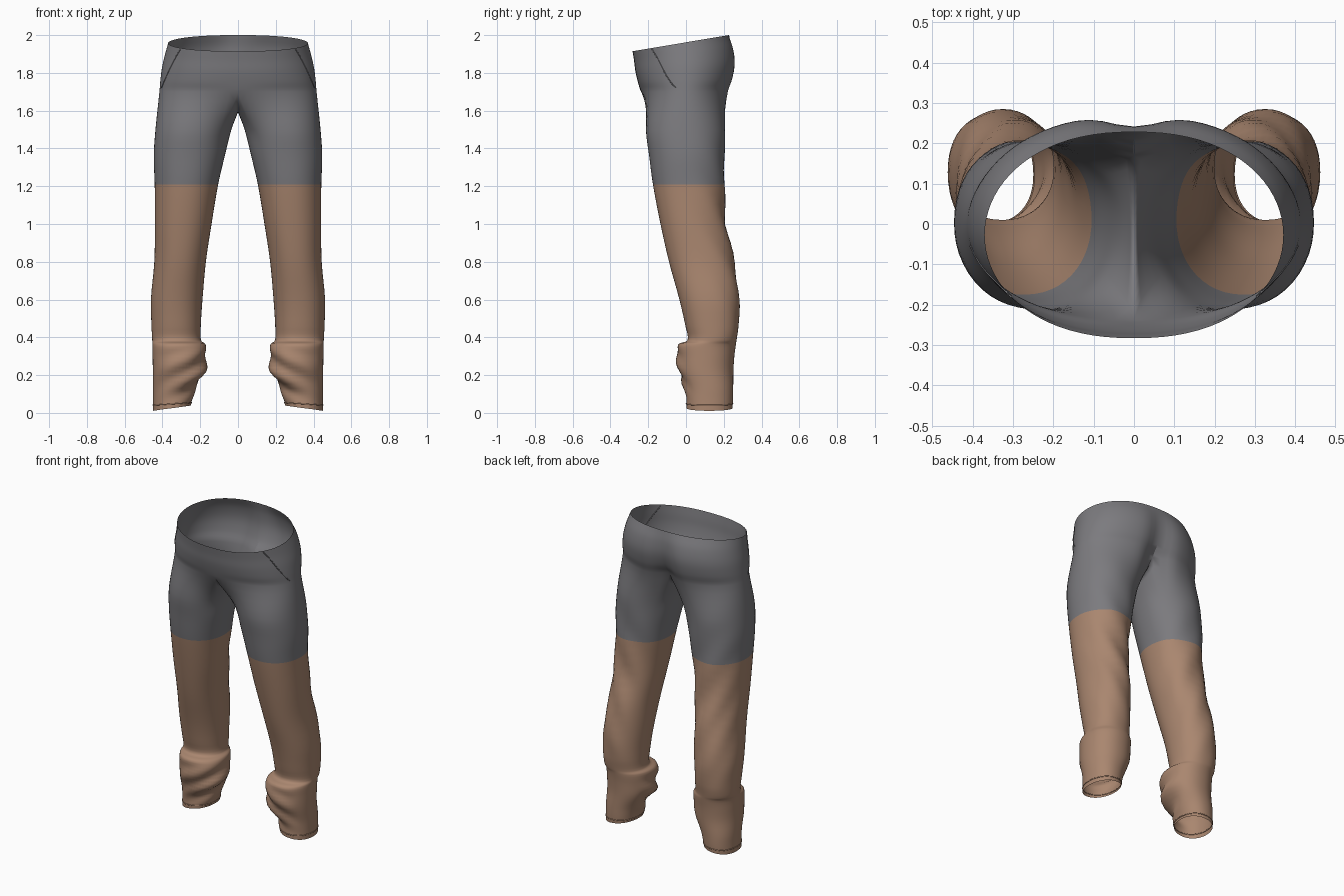
import bpy, bmesh, math
from mathutils import Vector
from mathutils.bvhtree import BVHTree

if "Cube" in bpy.data.objects:
    bpy.data.objects.remove(bpy.data.objects["Cube"])

M, P, STEPS = 40, 14, 4          # outer columns, inner-leg columns, rings per span


def material(name, rgb):
    m = bpy.data.materials.new(name)
    m.diffuse_color = (*rgb, 1)
    m.use_nodes = True
    m.node_tree.nodes["Principled BSDF"].inputs["Base Color"].default_value = m.diffuse_color
    return m


GREY = material("grey_cloth", (0.20, 0.197, 0.21))
BROWN = material("brown_cloth", (0.40, 0.24, 0.16))

# hips: height, tilt, half width, front y, back y, cleft depth
HIPS = [(1.962, .168, .370, -.283, .228, .0),
        (1.90, .13, .386, -.275, .258, .018),
        (1.83, .08, .402, -.268, .270, .032),
        (1.76, .03, .411, -.255, .257, .045),
        (1.70, .00, .416, -.238, .235, .065)]
# legs: height, inner x, outer x, front y, back y
LEGS = [(1.50, .035, .437, -.212, .207), (1.36, .070, .446, -.195, .204),
        (1.21, .105, .441, -.175, .203), (1.00, .140, .440, -.135, .212),
        (.80, .170, .443, -.090, .255), (.60, .188, .461, -.035, .281),
        (.46, .197, .458, -.003, .279), (.385, .196, .454, .008, .268),
        (.362, .172, .453, -.042, .264), (.30, .169, .452, -.045, .256),
        (.22, .176, .451, -.040, .251), (.13, .225, .451, -.006, .250),
        (.07, .243, .450, .000, .249), (.025, .249, .450, .002, .246)]


def hip_ring(z, tilt, w, yf, yb, cleft):
    pts = []
    for i in range(M + 1):
        a = math.pi * i / M
        x = w * max(math.sin(a), 0) ** .88 if 0 < i < M else 0
        y = (yf + yb) / 2 + (yb - yf) / 2 * math.cos(a)
        if a < math.pi / 2:
            y -= cleft * math.exp(-(x / .08) ** 2)
        pts.append(Vector((x, y, z + tilt * y)))
    return pts


def leg_ring(z, xi, xo, yf, yb):
    pts = []
    for i in range(M + P):
        deg = 140 - 280 * i / M if i <= M else -140 - 80 * (i - M) / P
        c, s = math.cos(math.radians(deg)), math.sin(math.radians(deg))
        hem = -.014 * c if z < .05 else 0
        pts.append(Vector(((xi + xo) / 2 + (xo - xi) / 2 * math.copysign(abs(c) ** .93, c),
                           (yf + yb) / 2 + (yb - yf) / 2 * math.copysign(abs(s) ** .93, s),
                           z + hem)))
    return pts


def spline(keys):
    """Smooth column of points through the key points."""
    out = []
    for k in range(len(keys) - 1):
        p0, p1, p2 = keys[max(k - 1, 0)], keys[k], keys[k + 1]
        p3 = keys[min(k + 2, len(keys) - 1)]
        d1, d2 = (p1 - p0).length + 1e-6, (p2 - p1).length
        d3 = (p3 - p2).length + 1e-6
        m1 = (p2 - p0) * (d2 / (d1 + d2))
        m2 = (p3 - p1) * (d2 / (d2 + d3))
        for s in range(STEPS):
            t = s / STEPS
            out.append(p1 * (2*t**3 - 3*t**2 + 1) + m1 * (t**3 - 2*t**2 + t)
                       + p2 * (3*t**2 - 2*t**3) + m2 * (t**3 - t**2))
    return out + [keys[-1].copy()]


def wrinkle(p, i):
    """Shallow cloth folds: diagonal behind the thigh, bunched at the cuff."""
    z = p.z
    deg = 140 - 280 * i / M if i <= M else -140 - 80 * (i - M) / P
    a = math.radians(deg)
    out = Vector((math.cos(a), math.sin(a), 0))
    back = max(math.sin(a), 0) * max(0, 1 - abs(z - .95) / .6)
    amp = .007 * back * math.sin(22 * z + 5 * a)
    if .05 < z < .37:
        bunch = max(0, math.cos(a + 2.3)) * math.sin(math.pi * (z - .05) / .32)
        amp += .016 * bunch * math.sin(46 * z + 3 * a)
    return p + out * amp


# trousers: right half, lofted column by column
hips = [hip_ring(*r) for r in HIPS]
legs = [leg_ring(*r) for r in LEGS]
front, back = hips[-1][M], hips[-1][0]
columns = []
for i in range(M + P):
    if i <= M:
        keys = [h[i] for h in hips]
    else:                                    # crotch seam
        u = (i - M) / P
        p = front.lerp(back, u)
        p.z -= .108 * math.sin(math.pi * u) ** .7
        keys = [p]
    columns.append([wrinkle(p, i) if p.z < 1.6 and p.x > .01 else p
                    for p in spline(keys + [l[i] for l in legs])])

bm = bmesh.new()
rows = len(columns[0])
hip_rows = (len(HIPS) - 1) * STEPS
grid = []
for i, col in enumerate(columns):
    offset = rows - len(col)
    grid.append([None] * offset + [bm.verts.new(p) for p in col])
for i in range(M + P):
    j = (i + 1) % (M + P)
    for r in range(rows - 1):
        quad = [grid[i][r], grid[i][r + 1], grid[j][r + 1], grid[j][r]]
        if i >= M and r < hip_rows:
            continue
        f = bm.faces.new(quad)
        f.material_index = 1 if f.calc_center_median().z < 1.21 else 0
bmesh.ops.recalc_face_normals(bm, faces=bm.faces)
outer = max(bm.faces, key=lambda f: f.calc_center_median().x)
if outer.normal.x < 0:
    bmesh.ops.reverse_faces(bm, faces=bm.faces)
surface = BVHTree.FromBMesh(bm)
mesh = bpy.data.meshes.new("trousers")
bm.to_mesh(mesh)
bm.free()


def add_mirrored(name, data, mats):
    ob = bpy.data.objects.new(name, data)
    bpy.context.collection.objects.link(ob)
    for m in mats:
        data.materials.append(m)
    mod = ob.modifiers.new("mirror", 'MIRROR')
    mod.use_clip = True
    mod.merge_threshold = .0005
    return ob


trousers = add_mirrored("trousers", mesh, [GREY, BROWN])
mesh.polygons.foreach_set("use_smooth", [True] * len(mesh.polygons))


def piping(name, pts, radius, mat, closed=False):
    """Thin stitched cord lying on the cloth."""
    b = bmesh.new()
    n, rings = len(pts), []
    for k, p in enumerate(pts):
        prev = pts[k - 1] if closed or k else p
        t = (pts[(k + 1) % n if closed else min(k + 1, n - 1)] - prev).normalized()
        s = t.cross(Vector((0, 0, 1)) if abs(t.z) < .8 else Vector((0, 1, 0))).normalized()
        q = t.cross(s)
        rings.append([b.verts.new(p + radius * (s * math.cos(c) + q * math.sin(c)))
                      for c in [math.tau * v / 6 for v in range(6)]])
    for k in range(n if closed else n - 1):
        r1, r2 = rings[k], rings[(k + 1) % n]
        for v in range(6):
            b.faces.new([r1[v], r1[(v + 1) % 6], r2[(v + 1) % 6], r2[v]]).smooth = True
    bmesh.ops.recalc_face_normals(b, faces=b.faces)
    me = bpy.data.meshes.new(name)
    b.to_mesh(me)
    b.free()
    add_mirrored(name, me, [mat])


# slanted front pocket edge
pocket = []
for k in range(13):
    t = k / 12
    x, z = .305 + .10 * t, 1.925 - .205 * t + .012 * math.sin(math.pi * t)
    hit = surface.ray_cast(Vector((x, -1, z)), Vector((0, 1, 0)))[0]
    if hit:
        pocket.append(hit)
piping("pocket_edge", pocket, .003, GREY)

# stitched hem line round each ankle
piping("hem_stitching", [c[-3].copy() for c in columns], .003, BROWN, True)
